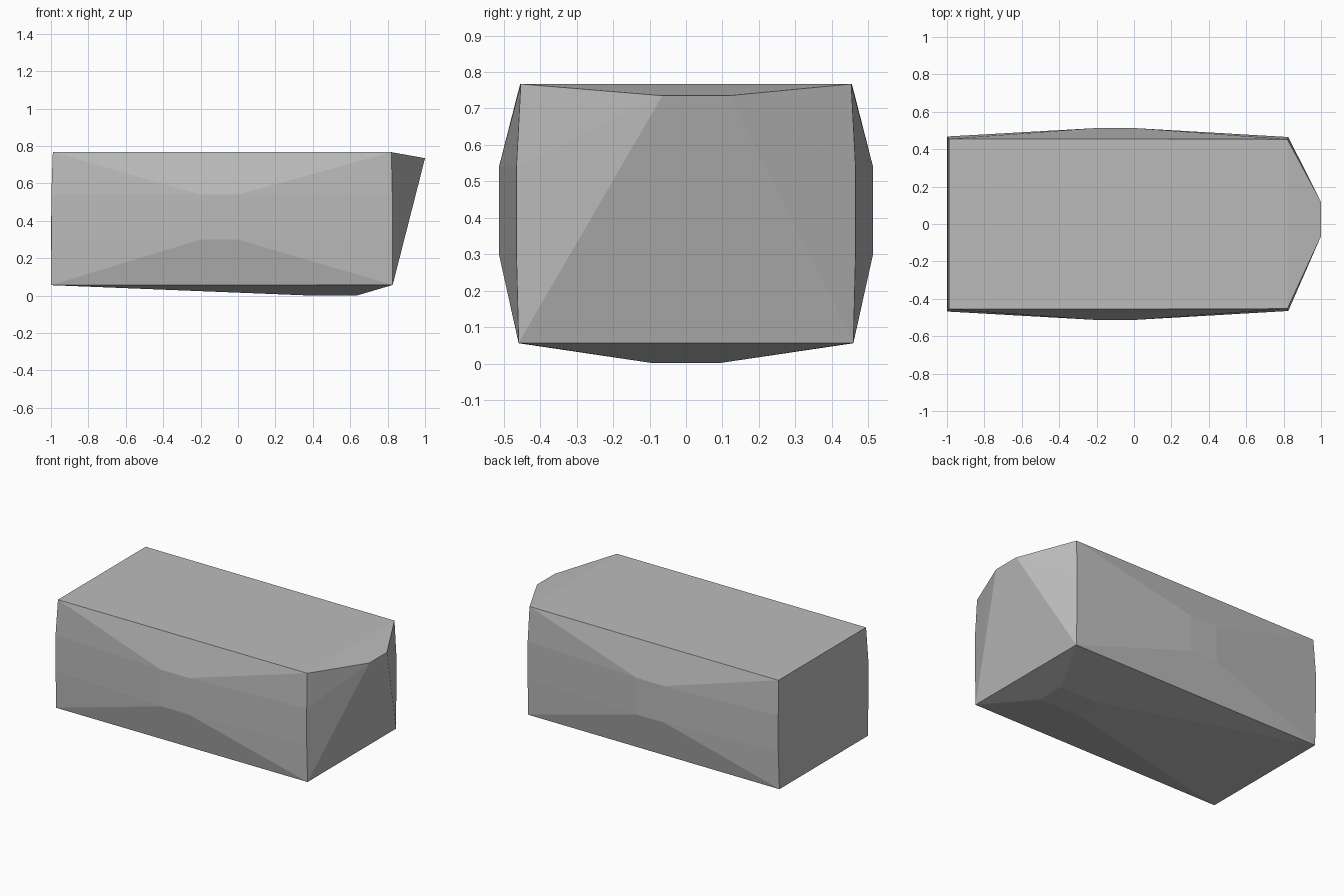
import bpy
import bmesh

if "Cube" in bpy.data.objects:
    bpy.data.objects.remove(bpy.data.objects["Cube"])

# Single neutral colour
grey = bpy.data.materials.new("grey")
grey.diffuse_color = (0.5, 0.5, 0.5, 1)
grey.use_nodes = True
grey.node_tree.nodes["Principled BSDF"].inputs["Base Color"].default_value = grey.diffuse_color

bm = bmesh.new()


def pair(x, y, z):
    """Add a point on both sides of the centre line."""
    for s in (-1, 1):
        bm.verts.new((x, s * y, z))


# Flat top corners and lower corners
pair(-0.99, 0.455, 0.767)
pair(0.82, 0.453, 0.767)
pair(-1.0, 0.459, 0.056)
pair(0.827, 0.459, 0.057)
# Slightly bowed end edges and bulging side panels
for z in (0.3, 0.54):
    pair(-0.998, 0.468, z)
    pair(0.825, 0.465, z)
    for x in (-0.2, 0.0):
        pair(x, 0.513, z)
# Sagging underside
for x in (0.35, 0.64):
    pair(x, 0.095, 0.002)
# Slanted nose tip
for y in (-0.065, 0.118):
    bm.verts.new((1.0, y, 0.735))

# Skin the points into a closed faceted block
hull = bmesh.ops.convex_hull(bm, input=bm.verts[:])
loose = {v for v in hull["geom_interior"] + hull["geom_unused"]
         if isinstance(v, bmesh.types.BMVert) and not v.link_faces}
bmesh.ops.delete(bm, geom=list(loose), context="VERTS")
bmesh.ops.recalc_face_normals(bm, faces=bm.faces[:])

mesh = bpy.data.meshes.new("faceted_block")
bm.to_mesh(mesh)
bm.free()
mesh.materials.append(grey)
block = bpy.data.objects.new("faceted_block", mesh)
bpy.context.collection.objects.link(block)
